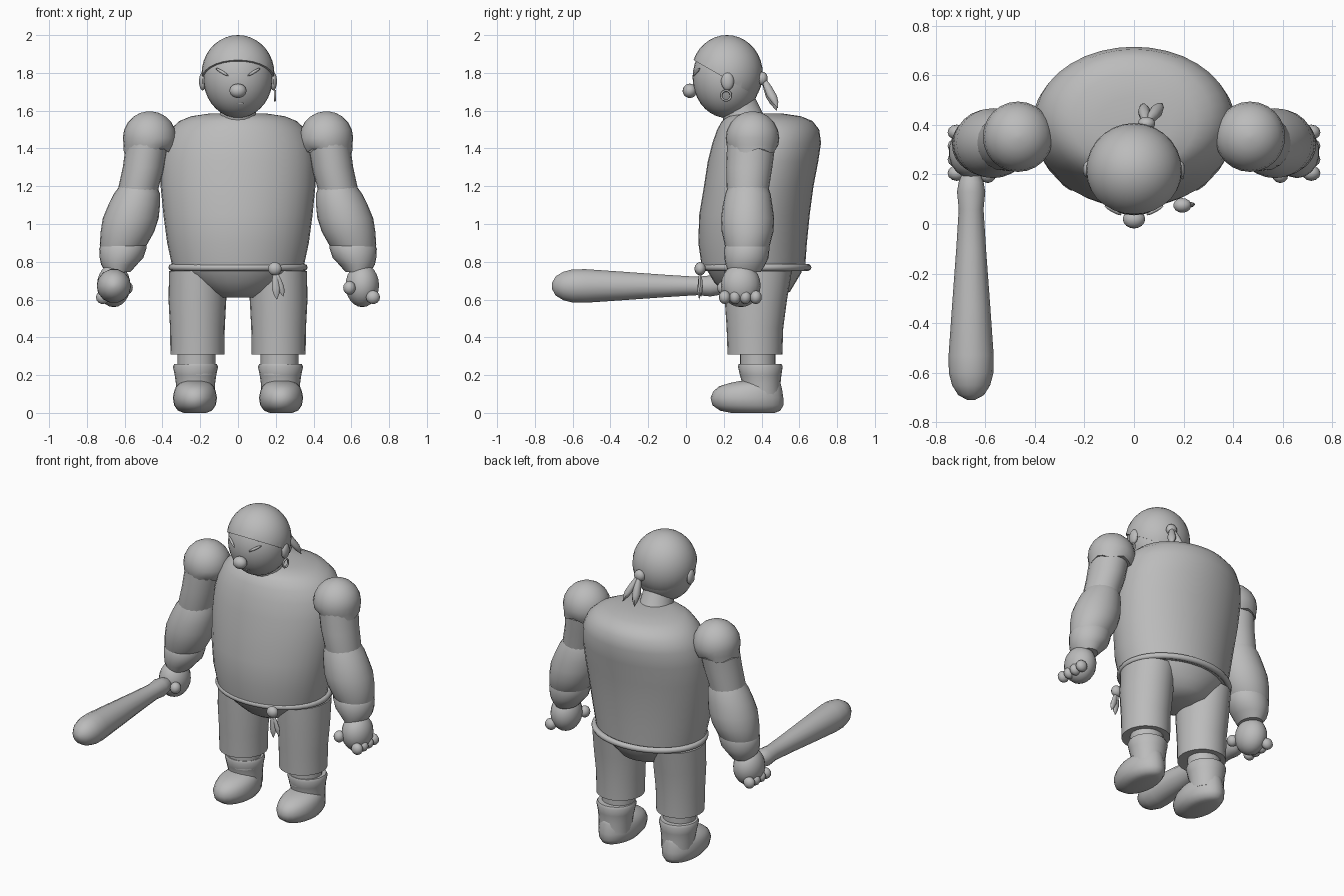
import bpy, bmesh, math
from mathutils import Vector

cube = bpy.data.objects.get("Cube")
if cube:
    bpy.data.objects.remove(cube, do_unlink=True)

grey = bpy.data.materials.new("plain_grey")
grey.use_nodes = True
GREY = (0.5, 0.5, 0.5, 1)
grey.diffuse_color = GREY
grey.node_tree.nodes["Principled BSDF"].inputs["Base Color"].default_value = GREY


def finish(name, bm, angle=40):
    bmesh.ops.recalc_face_normals(bm, faces=bm.faces)
    mesh = bpy.data.meshes.new(name)
    bm.to_mesh(mesh)
    bm.free()
    ob = bpy.data.objects.new(name, mesh)
    bpy.context.collection.objects.link(ob)
    mesh.materials.append(grey)
    bpy.ops.object.select_all(action='DESELECT')
    ob.select_set(True)
    bpy.context.view_layer.objects.active = ob
    bpy.ops.object.shade_smooth_by_angle(angle=math.radians(angle))
    return ob


def loft(name, rings, n=28, jag=0, angle=40):
    """Skin through level ellipses given as (x, y, z, x radius, y radius)."""
    bm = bmesh.new()
    loops = []
    for k, (x, y, z, rx, ry) in enumerate(rings):
        loops.append([bm.verts.new((x + rx * math.cos(t), y + ry * math.sin(t),
                                    z + (jag * math.sin(5 * t) if k == 0 else 0)))
                      for t in (2 * math.pi * i / n for i in range(n))])
    for a, b in zip(loops, loops[1:]):
        for i in range(n):
            j = (i + 1) % n
            bm.faces.new((a[i], a[j], b[j], b[i]))
    bm.faces.new(loops[0])
    bm.faces.new(loops[-1])
    return finish(name, bm, angle)


def front_back(x, rows):
    """Rings from (z, x radius, front y, back y) rows."""
    return [(x, (f + b) / 2, z, rx, (b - f) / 2) for z, rx, f, b in rows]


def ball(name, at, size, seg=20, cut=None):
    bm = bmesh.new()
    bmesh.ops.create_uvsphere(bm, u_segments=seg, v_segments=seg * 2 // 3, radius=1)
    for v in bm.verts:
        v.co = Vector(c * s for c, s in zip(v.co, size)) + Vector(at)
    if cut:
        bmesh.ops.bisect_plane(bm, geom=bm.verts[:] + bm.edges[:] + bm.faces[:],
                               plane_co=cut[0], plane_no=cut[1], clear_inner=True)
        bmesh.ops.holes_fill(bm, edges=[e for e in bm.edges if e.is_boundary])
    return finish(name, bm)


def ring(name, at, rx, ry, tube, n=32, m=8):
    bm = bmesh.new()
    loops = []
    for i in range(n):
        t = 2 * math.pi * i / n
        loops.append([bm.verts.new((math.cos(t) * (rx + tube * math.cos(p)),
                                    math.sin(t) * (ry + tube * math.cos(p)),
                                    tube * math.sin(p)))
                      for p in (2 * math.pi * j / m for j in range(m))])
    for i in range(n):
        for j in range(m):
            a, b, k = loops[i], loops[(i + 1) % n], (j + 1) % m
            bm.faces.new((a[j], b[j], b[k], a[k]))
    ob = finish(name, bm, 80)
    ob.location = at
    return ob


def tail(name, start, end, wx, wy):
    a, b = Vector(start), Vector(end)
    loft(name, [(*a.lerp(b, t), wx * w, wy * w)
                for t, w in ((0, .35), (.3, .8), (.6, 1), (.8, .7), (1, .05))], 10)


# Torso and pelvis
loft("torso", front_back(0, [
    (.76, .345, .085, .63), (.9, .375, .065, .64), (1.05, .395, .07, .655),
    (1.2, .41, .095, .675), (1.33, .41, .115, .70), (1.43, .395, .14, .715),
    (1.5, .36, .165, .705), (1.545, .31, .19, .67), (1.57, .25, .22, .61),
    (1.585, .15, .29, .51)]), 36)
loft("pelvis", front_back(0, [
    (.61, .1, .25, .47), (.64, .18, .2, .55), (.69, .25, .15, .58),
    (.74, .31, .12, .61), (.78, .33, .1, .62)]))

# Belt with its knot and hanging ends
ring("belt", (0, .37, .77), .35, .275, .019, 40)
ball("belt_knot", (.195, .075, .763), (.037, .03, .035), 14)
tail("belt_end_a", (.195, .075, .75), (.205, .07, .6), .022, .012)
tail("belt_end_b", (.2, .075, .75), (.24, .08, .615), .02, .012)

# Neck, head and face
loft("neck", [(0, .34, 1.5, .13, .13), (0, .3, 1.58, .095, .11),
              (0, .25, 1.68, .09, .11)], 20)
ball("head", (0, .215, 1.775), (.184, .18, .213), 28)
ball("nose", (0, .02, 1.705), (.045, .038, .038), 16)
for s, side in ((-1, "right"), (1, "left")):
    ball(side + "_ear", (s * .187, .22, 1.755), (.02, .034, .048), 14)
    ob = ball(side + "_brow", (0, 0, 0), (.045, .008, .008), 10)
    ob.location = (s * .085, .055, 1.805)
    ob.rotation_euler = (0, -s * .5, s * .5)
ob = ball("mouth", (0, 0, 0), (.03, .006, .006), 10)
ob.location = (.01, .082, 1.64)
earring = ring("earring", (.195, .212, 1.68), .026, .026, .006, 20, 6)
earring.rotation_euler.y = math.pi / 2

# Head scarf: tilted cap, knot and two ends
ball("head_scarf", (0, .217, 1.795), (.193, .19, .205), 28,
     ((0, .04, 1.868), (0, .5, .87)))
ball("scarf_knot", (.05, .405, 1.77), (.036, .028, .036), 14)
tail("scarf_end_a", (.05, .41, 1.775), (.035, .48, 1.6), .025, .03)
tail("scarf_end_b", (.055, .41, 1.775), (.115, .485, 1.615), .025, .028)

# Limbs, built once for each side
for s, side in ((-1, "right"), (1, "left")):
    loft(side + "_trouser_leg", front_back(s * .215, [
        (.31, .143, .22, .51), (.45, .145, .215, .515),
        (.6, .153, .205, .535), (.75, .15, .2, .56)]), 24)
    loft(side + "_ankle", front_back(s * .22, [
        (.2, .1, .285, .475), (.36, .1, .285, .475)]), 20)
    loft(side + "_boot_cuff", front_back(s * .225, [
        (.08, .1, .29, .505), (.15, .103, .3, .5), (.2, .11, .285, .505),
        (.245, .12, .275, .512), (.26, .112, .28, .505)]), 20)
    loft(side + "_boot", front_back(s * .228, [
        (0, .06, .24, .47), (.012, .09, .18, .5), (.04, .11, .14, .515),
        (.08, .117, .13, .515), (.115, .11, .145, .51), (.14, .1, .175, .505),
        (.158, .08, .23, .5), (.17, .06, .29, .49)]), 24, angle=60)

    # Round sleeve with ragged hem
    centre, r = (s * .468, .352, 1.455), .142
    loft(side + "_sleeve", [
        (centre[0] - (0 if k else -s * .012), centre[1], centre[2] + r * math.sin(t),
         r * math.cos(t), r * math.cos(t))
        for k, t in enumerate(math.radians(d) for d in (-28, -15, 0, 18, 36, 54, 70, 86))],
        24, jag=.012)
    loft(side + "_upper_arm", [
        (s * .535, .328, 1.12, .1, .105), (s * .525, .328, 1.2, .107, .113),
        (s * .5, .335, 1.3, .11, .122), (s * .482, .345, 1.42, .112, .128)], 20)
    loft(side + "_forearm", [
        (s * .62, .32, .85, .1, .1), (s * .607, .325, .89, .125, .12),
        (s * .585, .326, .96, .142, .137), (s * .568, .326, 1.03, .148, .141),
        (s * .55, .326, 1.1, .137, .131), (s * .535, .328, 1.16, .122, .12),
        (s * .528, .328, 1.2, .1, .105)], 24)
    loft(side + "_cuff", [
        (s * .635, .31, .745, .065, .085), (s * .63, .315, .785, .095, .105),
        (s * .617, .32, .82, .115, .117), (s * .61, .322, .87, .125, .12),
        (s * .605, .325, .89, .12, .115)], 24)

    # Hand with four curled fingers and a thumb
    ball(side + "_hand", (s * .658, .29, .675), (.09, .105, .115), 18)
    for i in range(4):
        ball(f"{side}_finger_{i + 1}", (s * .715, .205 + i * .055, .612),
             (.037, .031, .036), 12)
    ball(side + "_thumb", (s * .59, .2, .662), (.033, .035, .036), 12)

# Club held forward in the right hand
club = loft("club", [(0, 0, z, r, r) for z, r in (
    (-.22, .03), (-.17, .05), (-.13, .057), (-.06, .05), (.1, .06), (.33, .077),
    (.53, .091), (.6, .09), (.65, .077), (.69, .052), (.71, .015))], 14)
club.location = (-.657, 0, .672)
club.rotation_euler.x = math.pi / 2
